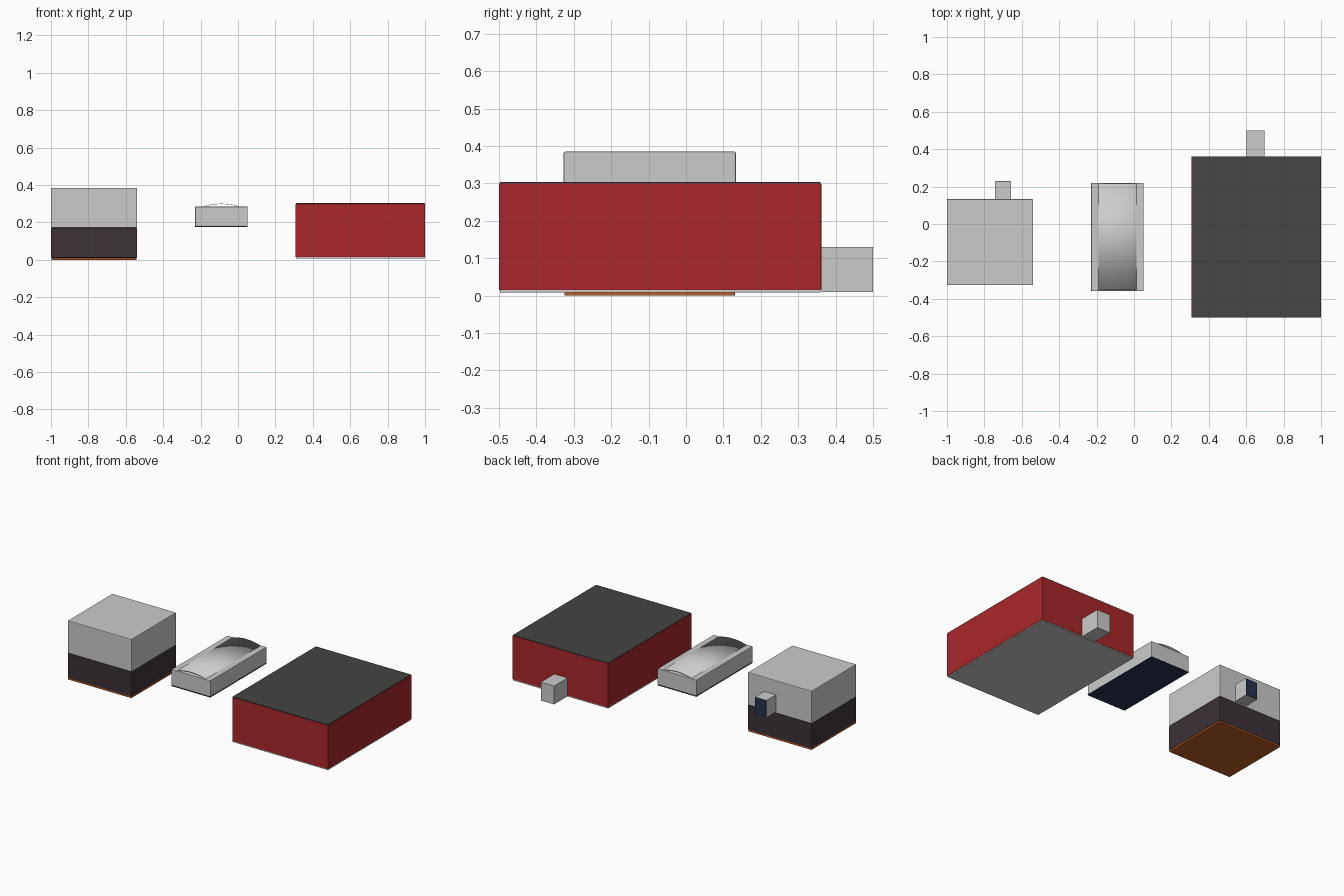
import bpy, bmesh, math

if "Cube" in bpy.data.objects:
    bpy.data.objects.remove(bpy.data.objects["Cube"])


def material(name, rgb):
    m = bpy.data.materials.new(name)
    m.diffuse_color = (*rgb, 1)
    m.use_nodes = True
    m.node_tree.nodes["Principled BSDF"].inputs["Base Color"].default_value = m.diffuse_color
    return m


RED = material("red", (0.40, 0.02, 0.024))
CHARCOAL = material("charcoal", (0.058, 0.058, 0.055))
PLUM = material("plum", (0.045, 0.032, 0.04))
NAVY = material("navy", (0.018, 0.034, 0.075))
ORANGE = material("orange", (0.50, 0.11, 0.02))


def finish(name, bm, mat=None):
    me = bpy.data.meshes.new(name)
    bm.to_mesh(me)
    bm.free()
    ob = bpy.data.objects.new(name, me)
    bpy.context.collection.objects.link(ob)
    if mat:
        me.materials.append(mat)
    return ob


def box(name, x, y, z, mat=None, bevel=0.0):
    bm = bmesh.new()
    bmesh.ops.create_cube(bm, size=1)
    for v in bm.verts:
        for i, (lo, hi) in enumerate((x, y, z)):
            v.co[i] = lo if v.co[i] < 0 else hi
    ob = finish(name, bm, mat)
    if bevel:
        mod = ob.modifiers.new("soft_edges", "BEVEL")
        mod.width = bevel
        mod.segments = 2
    return ob


# Large red block: pale base, walls, dark roof, rear stub
LX, LY = (0.31, 0.997), (-0.497, 0.36)
box("large_base", LX, LY, (0.008, 0.015))
box("large_walls", (0.308, 1.0), (-0.5, 0.362), (0.015, 0.300), RED, 0.002)
box("large_roof", LX, LY, (0.300, 0.304), CHARCOAL)
box("large_rear_stub", (0.602, 0.698), (0.362, 0.5), (0.01, 0.13))

# Square two-tone block: orange base, dark lower half, pale upper half
SX, SY = (-1.0, -0.54), (-0.327, 0.133)
box("square_base", (-0.998, -0.542), (-0.325, 0.131), (0.0, 0.011), ORANGE)
box("square_lower", SX, SY, (0.011, 0.172), PLUM, 0.003)
box("square_upper", SX, SY, (0.172, 0.385), None, 0.004)
box("square_rear_stub", (-0.742, -0.657), (0.133, 0.228), (0.18, 0.292))
box("square_stub_end", (-0.740, -0.659), (0.228, 0.231), (0.182, 0.290), NAVY)

# Small floating block with navy underside
box("small_base", (-0.229, 0.051), (-0.358, 0.22), (0.175, 0.181), NAVY)
box("small_body", (-0.229, 0.051), (-0.358, 0.22), (0.181, 0.284), None, 0.002)

# Thin arched cover over the small block, open at both ends
half, rise, top, cx, n = 0.138, 0.03, 0.3, -0.089, 24
radius = (half ** 2 + rise ** 2) / (2 * rise)
span = math.asin(half / radius)
bm = bmesh.new()
rows = []
for i in range(n + 1):
    a = -span + 2 * span * i / n
    px, pz = cx + radius * math.sin(a), top - radius * (1 - math.cos(a))
    rows.append([bm.verts.new((px, y, pz)) for y in (-0.352, 0.216)])
for a, b in zip(rows, rows[1:]):
    f = bm.faces.new((a[0], b[0], b[1], a[1]))
    f.smooth = True
cover = finish("arched_cover", bm)
mod = cover.modifiers.new("thickness", "SOLIDIFY")
mod.thickness = 0.002
mod.offset = -1
